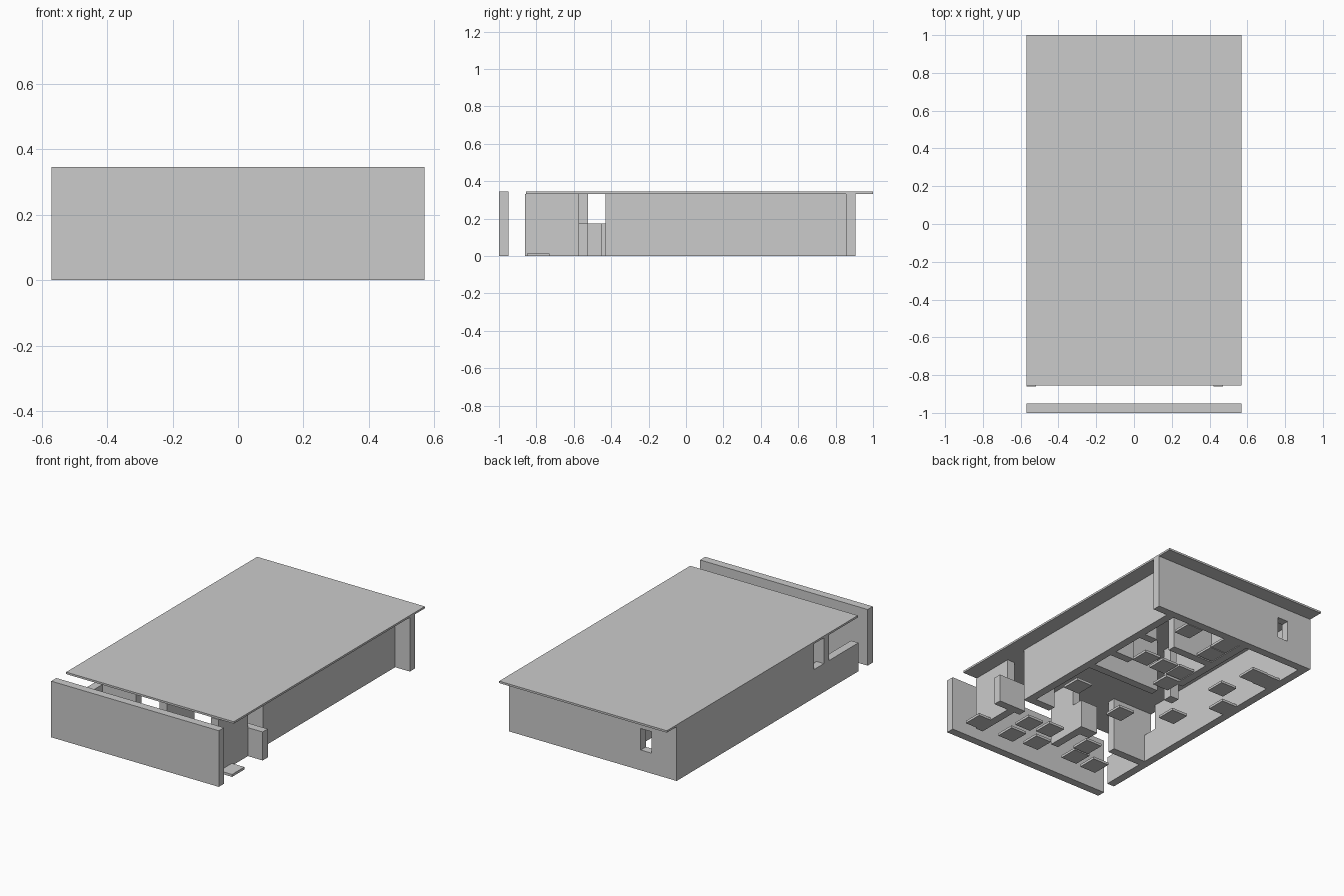
import bpy

H = 0.333      # wall height up to the roof
LOW = 0.175    # sill / half wall height


def box(name, x0, x1, y0, y1, z0=0.0, z1=H):
    v = [(x, y, z) for z in (z0, z1) for x, y in ((x0, y0), (x1, y0), (x1, y1), (x0, y1))]
    f = [(3, 2, 1, 0), (4, 5, 6, 7), (0, 1, 5, 4), (1, 2, 6, 5), (2, 3, 7, 6), (3, 0, 4, 7)]
    me = bpy.data.meshes.new(name)
    me.from_pydata(v, [], f)
    ob = bpy.data.objects.new(name, me)
    bpy.context.collection.objects.link(ob)
    return ob


# Roof and detached front wall
box("roof", -0.57, 0.57, -0.855, 1.0, H, 0.345)
box("front_wall", -0.57, 0.57, -1.0, -0.95, 0, 0.345)

# Back wall with a small window
box("back_wall_main", -0.326, 0.57, 0.855, 0.905)
box("back_wall_corner", -0.57, -0.40, 0.855, 0.905)
box("back_window_sill", -0.40, -0.326, 0.855, 0.905, 0, 0.125)
box("back_window_lintel", -0.40, -0.326, 0.855, 0.905, 0.257, H)

# Side walls
box("left_wall", -0.57, -0.52, -0.43, 0.855)
box("left_half_wall", -0.57, -0.52, -0.86, -0.43, 0, LOW)
box("right_wall", 0.42, 0.47, -0.43, 0.855)
box("right_front_wall", 0.42, 0.47, -0.86, -0.575)

# Inner partitions: (name, x0, x1, y0, y1, height)
partitions = [
    ("front_left_cross_wall", -0.57, -0.29, -0.575, -0.525, H),
    ("front_right_half_wall", 0.38, 0.57, -0.575, -0.525, LOW),
    ("front_room_divider", -0.03, 0.02, -0.72, -0.525, H),
    ("front_half_pillar", -0.10, 0.02, -0.525, -0.45, LOW),
    ("entry_stub_wall", 0.28, 0.42, -0.43, -0.38, H),
    ("middle_cross_wall", -0.05, 0.42, 0.10, 0.15, H),
    ("middle_pillar", -0.21, -0.15, 0.09, 0.15, H),
    ("room_stub_wall", 0.29, 0.42, 0.29, 0.34, H),
    ("rear_stub_wall", 0.33, 0.42, 0.55, 0.60, H),
    ("rear_cross_wall", -0.08, 0.20, 0.55, 0.60, H),
    ("corridor_wall", -0.13, -0.08, 0.28, 0.855, H),
]
for name, x0, x1, y0, y1, h in partitions:
    box(name, x0, x1, y0, y1, 0, h)

# Thin square floor plates scattered through the rooms
plates = [(0.50, -0.79), (0.264, -0.78), (0.094, -0.76), (0.27, -0.62), (0.13, -0.60),
          (-0.18, -0.74), (-0.33, -0.75), (-0.16, -0.61), (-0.06, -0.195), (0.33, -0.11),
          (-0.316, -0.026), (-0.04, 0.25), (0.234, 0.39), (0.10, 0.385), (-0.02, 0.39),
          (0.25, 0.79), (-0.02, 0.67), (-0.02, 0.795), (-0.33, 0.40), (-0.37, 0.635),
          (-0.47, 0.63), (-0.47, 0.24)]
for i, (x, y) in enumerate(plates):
    box(f"floor_plate_{i + 1}", x - 0.055, x + 0.055, y - 0.06, y + 0.06, 0, 0.015)
